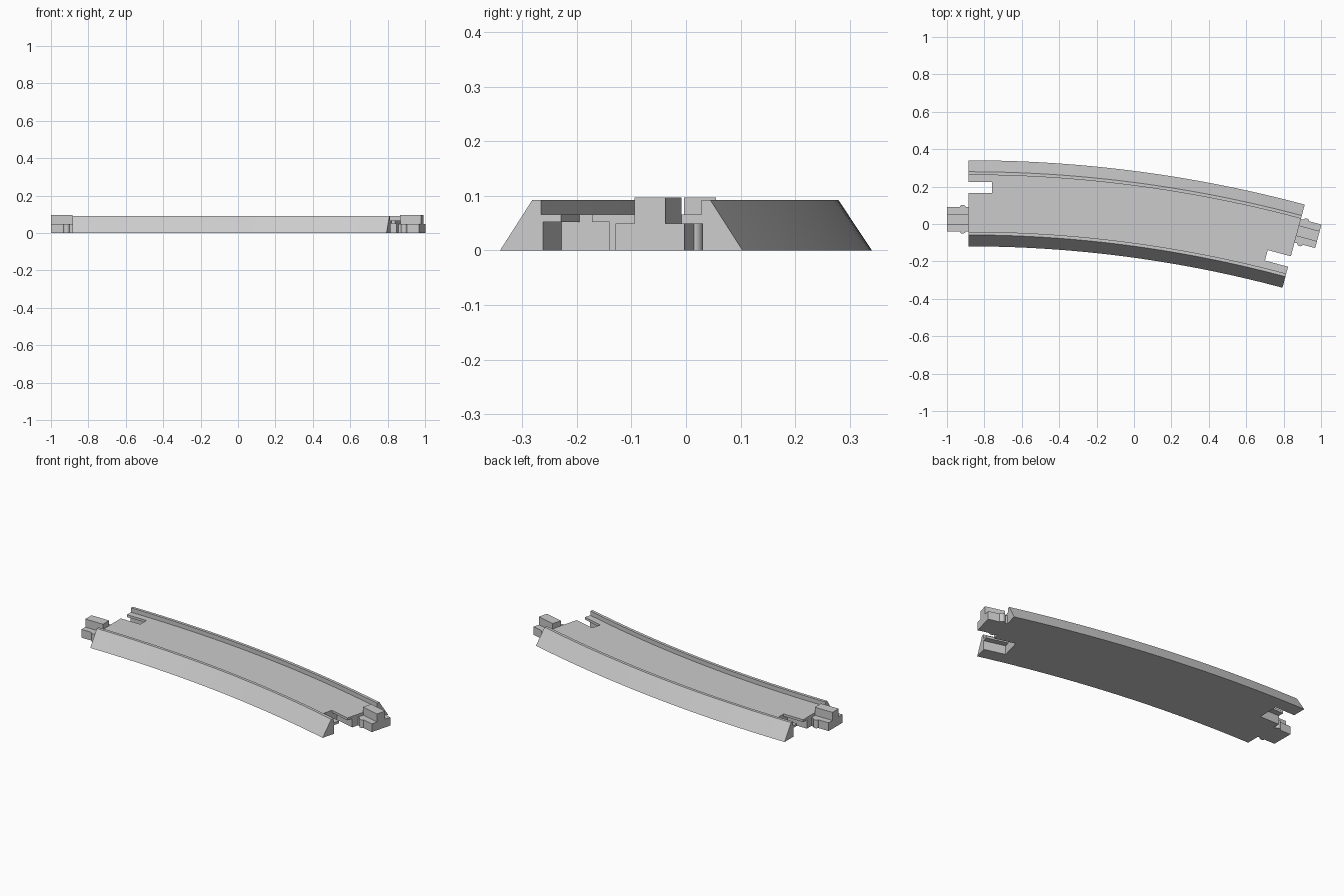
import bpy, bmesh, math
from mathutils import Matrix

cube = bpy.data.objects.get("Cube")
if cube:
    bpy.data.objects.remove(cube)

# Single plastic colour
plastic = bpy.data.materials.new("light grey plastic")
plastic.use_nodes = True
grey = (0.6, 0.6, 0.6, 1)
plastic.diffuse_color = grey
plastic.node_tree.nodes["Principled BSDF"].inputs["Base Color"].default_value = grey

# Track layout
RADIUS, SWEEP, STEPS = 6.72, math.radians(15), 32
START_X, START_Y = -0.886, 0.1105
OFFSET = 0.085      # sideways position of plug and socket


def finish(name, bm):
    bmesh.ops.recalc_face_normals(bm, faces=bm.faces)
    mesh = bpy.data.meshes.new(name)
    bm.to_mesh(mesh)
    bm.free()
    obj = bpy.data.objects.new(name, mesh)
    bpy.context.collection.objects.link(obj)
    mesh.materials.append(plastic)
    return obj


def add_box(bm, frame, x, y, z):
    """Box from (min, max) ranges in the local frame."""
    spans = (x, y, z)
    centre = [(a + b) / 2 for a, b in spans]
    size = [b - a for a, b in spans]
    m = frame @ Matrix.Translation(centre) @ Matrix.Diagonal((*size, 1))
    bmesh.ops.create_cube(bm, size=1, matrix=m)


def arc_point(angle, offset):
    r = RADIUS + offset
    return START_X + r * math.sin(angle), START_Y - RADIUS + r * math.cos(angle)


def make_track():
    # Sloped sides, two raised kerbs, recessed deck
    half = [(0.152, 0.066), (0.152, 0.092), (0.169, 0.092), (0.23, 0)]
    profile = half + [(-o, z) for o, z in reversed(half)]
    bm = bmesh.new()
    rings = []
    for i in range(STEPS + 1):
        a = SWEEP * i / STEPS
        rings.append([bm.verts.new((*arc_point(a, o), z)) for o, z in profile])
    n = len(profile)
    for r0, r1 in zip(rings, rings[1:]):
        for k in range(n):
            j = (k + 1) % n
            bm.faces.new((r0[k], r0[j], r1[j], r1[k]))
    bm.faces.new(rings[0])
    bm.faces.new(rings[-1])
    return finish("curved_track", bm)


def end_frame(angle, turn):
    """Frame at an end: local x points out of the track."""
    x, y = arc_point(angle, 0)
    return Matrix.Translation((x, y, 0)) @ Matrix.Rotation(turn, 4, "Z")


def cut(track, name, frame, x, y, z):
    bm = bmesh.new()
    add_box(bm, frame, x, y, z)
    cutter = finish(name, bm)
    mod = track.modifiers.new(name, "BOOLEAN")
    mod.operation, mod.solver, mod.object = "DIFFERENCE", "EXACT", cutter
    bpy.context.view_layer.objects.active = track
    bpy.ops.object.modifier_apply(modifier=name)
    bpy.data.objects.remove(cutter)


def make_plug(side, frame):
    # Wide base
    bm = bmesh.new()
    add_box(bm, frame, (-0.002, 0.114), (OFFSET - 0.065, OFFSET + 0.065), (0, 0.049))
    finish(side + "_plug_base", bm)
    # Narrow key on top
    bm = bmesh.new()
    add_box(bm, frame, (-0.002, 0.114), (OFFSET - 0.029, OFFSET + 0.029), (0.049, 0.097))
    finish(side + "_plug_key", bm)
    # Rounded snap bumps on both sides
    bm = bmesh.new()
    for s in (-1, 1):
        m = frame @ Matrix.Translation((0.03, OFFSET + s * 0.06, 0.0245))
        bmesh.ops.create_cone(bm, cap_ends=True, segments=24, radius1=0.017,
                              radius2=0.017, depth=0.049, matrix=m)
    return finish(side + "_snap_bumps", bm)


track = make_track()
rounded = [track]
ends = {"right": end_frame(0, math.pi), "left": end_frame(SWEEP, -SWEEP)}
for side, frame in ends.items():
    # Wide pocket below, narrow slot through the deck
    cut(track, side + "_pocket", frame, (-0.128, 0.05),
        (-OFFSET - 0.063, -OFFSET + 0.063), (-0.05, 0.052))
    cut(track, side + "_slot", frame, (-0.128, 0.05),
        (-OFFSET - 0.029, -OFFSET + 0.029), (0.03, 0.15))
    rounded.append(make_plug(side, frame))

bpy.ops.object.select_all(action="DESELECT")
for obj in rounded:
    obj.select_set(True)
bpy.context.view_layer.objects.active = track
bpy.ops.object.shade_smooth_by_angle(angle=math.radians(30))
